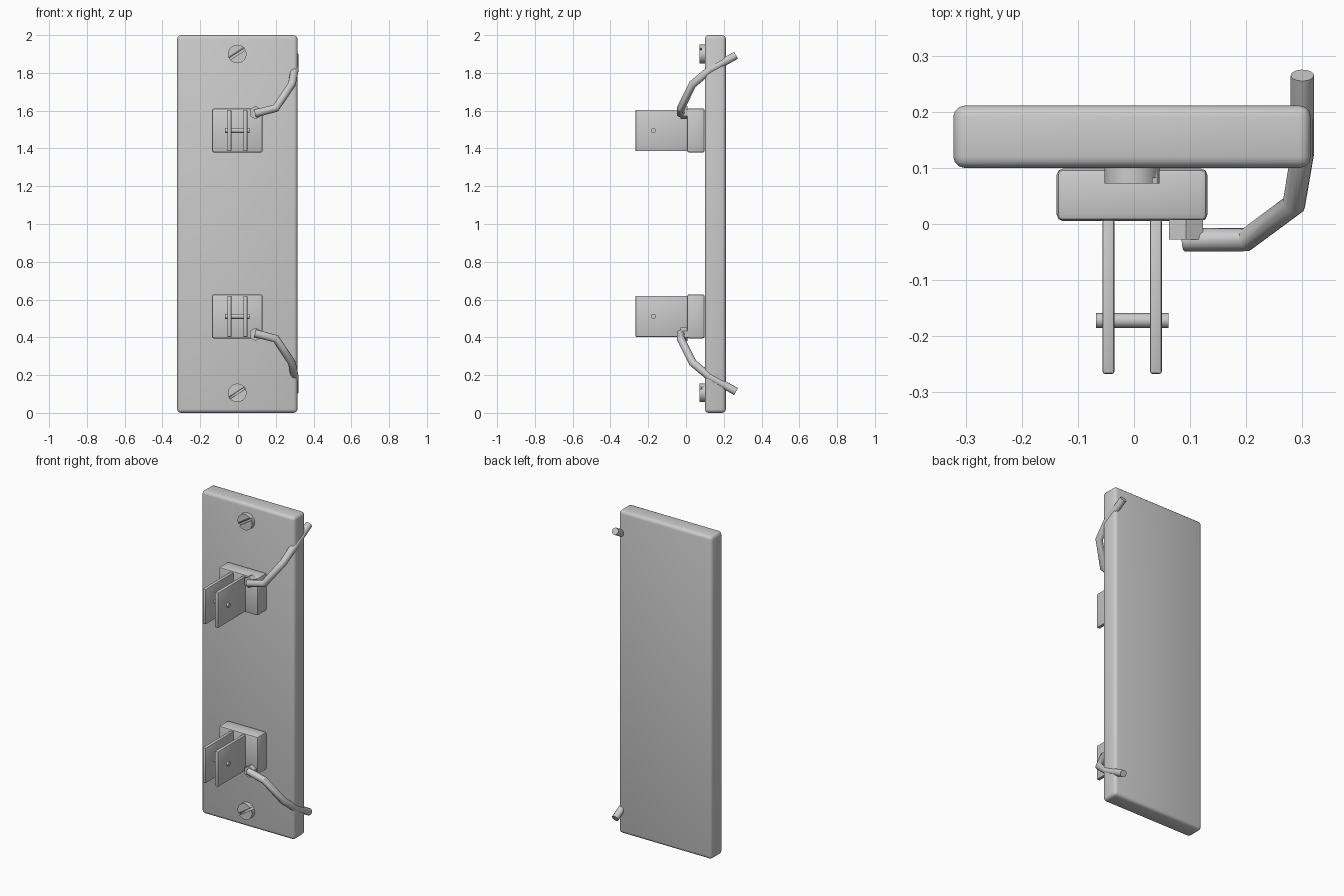
import bpy
import math
from mathutils import Vector

cube = bpy.data.objects.get("Cube")
if cube:
    bpy.data.objects.remove(cube, do_unlink=True)

grey = bpy.data.materials.new("plain_grey")
grey.use_nodes = True
COLOUR = (0.6, 0.6, 0.6, 1)
grey.diffuse_color = COLOUR
grey.node_tree.nodes["Principled BSDF"].inputs["Base Color"].default_value = COLOUR

MID_Z = 1.003  # the upper and lower fittings mirror about this height


def finish(obj, name):
    obj.name = name
    obj.data.materials.clear()
    obj.data.materials.append(grey)
    bpy.ops.object.shade_smooth_by_angle(angle=math.radians(35))
    return obj


def box(name, low, high, bevel=0.0, segments=2):
    low, high = Vector(low), Vector(high)
    bpy.ops.mesh.primitive_cube_add(size=1, location=(low + high) / 2)
    obj = bpy.context.object
    obj.scale = high - low
    bpy.ops.object.transform_apply(location=False, rotation=False, scale=True)
    if bevel:
        mod = obj.modifiers.new("rounded_edges", 'BEVEL')
        mod.width, mod.segments = bevel, segments
        bpy.ops.object.modifier_apply(modifier=mod.name)
    return finish(obj, name)


def rod(name, centre, radius, length, axis, sides=24):
    turn = (0, math.pi / 2, 0) if axis == 'X' else (math.pi / 2, 0, 0)
    bpy.ops.mesh.primitive_cylinder_add(vertices=sides, radius=radius, depth=length,
                                        location=centre, rotation=turn)
    return finish(bpy.context.object, name)


def slotted_screw(name, z):
    screw = rod(name, (-0.004, 0.089, z), 0.049, 0.034, 'Y', 32)
    cutter = box(name + "_slot_cutter", (-0.064, 0.06, z - 0.006), (0.056, 0.082, z + 0.006))
    cutter.rotation_euler.y = math.radians(-33)
    cutter.hide_render = True
    mod = screw.modifiers.new("slot", 'BOOLEAN')
    mod.operation, mod.object, mod.solver = 'DIFFERENCE', cutter, 'EXACT'
    bpy.context.view_layer.objects.active = screw
    bpy.ops.object.modifier_apply(modifier=mod.name)
    bpy.data.objects.remove(cutter, do_unlink=True)


def wire(name, points, radius):
    curve = bpy.data.curves.new(name, 'CURVE')
    curve.dimensions = '3D'
    curve.bevel_depth, curve.bevel_resolution = radius, 4
    curve.use_fill_caps = True
    spline = curve.splines.new('POLY')
    spline.points.add(len(points) - 1)
    for p, co in zip(spline.points, points):
        p.co = (*co, 1)
    obj = bpy.data.objects.new(name, curve)
    bpy.context.collection.objects.link(obj)
    bpy.ops.object.select_all(action='DESELECT')
    obj.select_set(True)
    bpy.context.view_layer.objects.active = obj
    bpy.ops.object.convert(target='MESH')
    finish(bpy.context.object, name)


# Backing board
box("back_board", (-0.322, 0.1, 0), (0.315, 0.211, 2), 0.02, 3)

# Upper and lower fittings
WIRE_PATH = [(0.09, -0.028, 1.585), (0.2, -0.028, 1.613), (0.285, 0.035, 1.74),
             (0.3, 0.125, 1.815), (0.3, 0.265, 1.893)]
for label, side in (("upper", 1), ("lower", -1)):
    def level(z):
        return MID_Z + side * (z - MID_Z)

    mid = level(1.495)
    box(label + "_block", (-0.138, 0.005, mid - 0.117), (0.131, 0.099, mid + 0.117), 0.012)
    for blade, x in (("right", -0.0455), ("left", 0.039)):
        box(f"{label}_{blade}_blade", (x - 0.0105, -0.267, mid - 0.109),
            (x + 0.0105, 0.008, mid + 0.109), 0.004)
    rod(label + "_blade_pin", (-0.003, -0.172, mid), 0.013, 0.129, 'X')
    rod(label + "_terminal_nut", (0.093, -0.01, level(1.59)), 0.035, 0.036, 'Y', 6)
    slotted_screw(label + "_screw", level(1.9))
    wire(label + "_wire", [(x, y, level(z)) for x, y, z in WIRE_PATH], 0.021)
